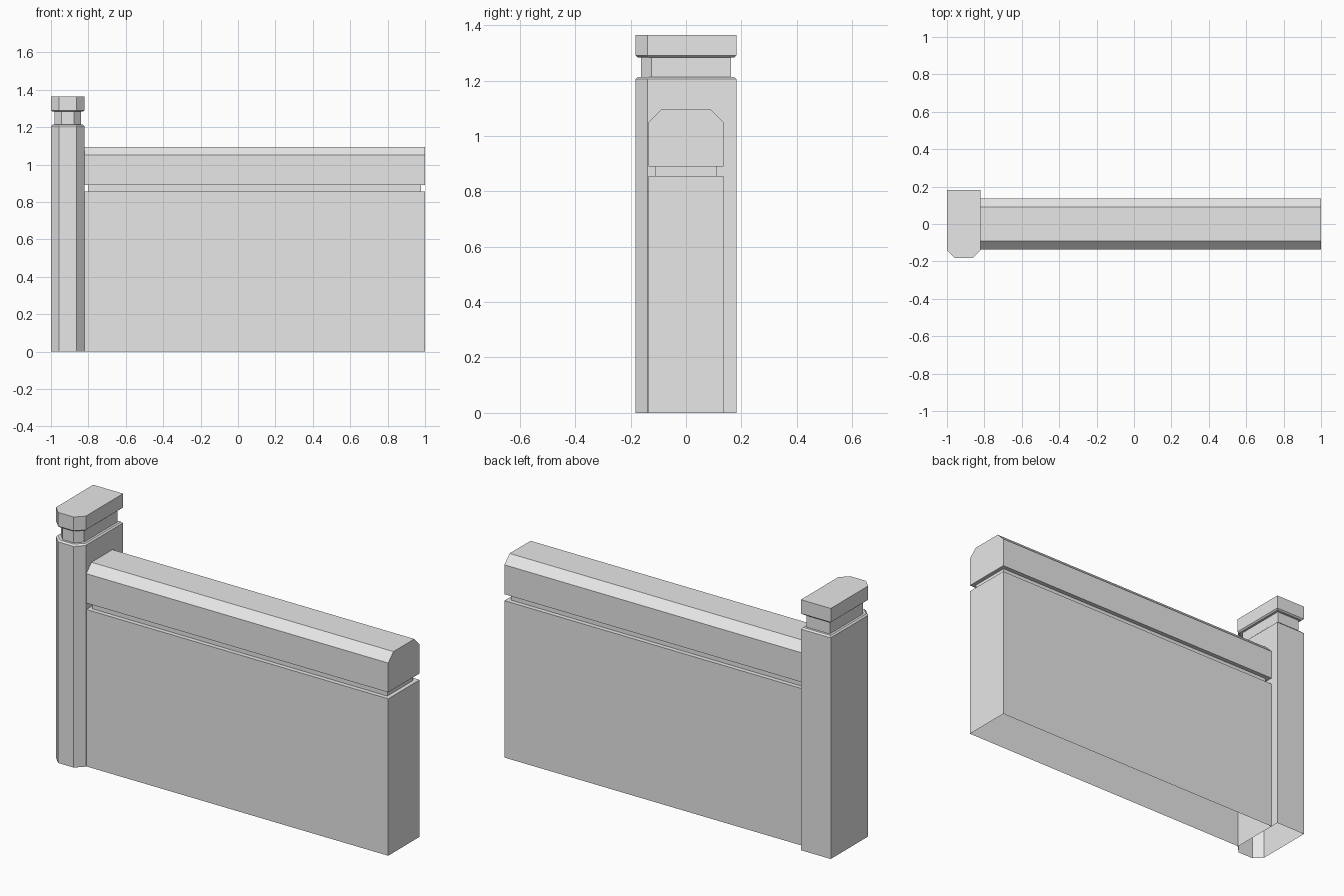
import bpy
import bmesh

if "Cube" in bpy.data.objects:
    bpy.data.objects.remove(bpy.data.objects["Cube"], do_unlink=True)

stone = bpy.data.materials.new("light_grey_stone")
stone.use_nodes = True
GREY = (0.8, 0.8, 0.8, 1.0)
stone.diffuse_color = GREY
stone.node_tree.nodes["Principled BSDF"].inputs["Base Color"].default_value = GREY


def outline(x0, x1, y, inset_x, inset_y, cut):
    """Rectangle drawn counter-clockwise, with optional cut front corners."""
    x0, x1 = x0 + inset_x, x1 - inset_x
    front, back = -y + inset_y, y - inset_y
    if not cut:
        return [(x0, front), (x1, front), (x1, back), (x0, back)]
    c = cut - inset_x * 0.3
    return [(x0 + c, front), (x1 - c, front), (x1, front + c),
            (x1, back), (x0, back), (x0, front + c)]


def loft(name, x0, x1, y, levels, cut=0):
    """Stack outlines (inset_x, inset_y, z); open underneath, capped on top."""
    bm = bmesh.new()
    rings = [[bm.verts.new((px, py, z)) for px, py in outline(x0, x1, y, ix, iy, cut)]
             for ix, iy, z in levels]
    for low, high in zip(rings, rings[1:]):
        n = len(low)
        for i in range(n):
            j = (i + 1) % n
            bm.faces.new((low[i], low[j], high[j], high[i]))
    bm.faces.new(rings[-1])
    mesh = bpy.data.meshes.new(name)
    bm.to_mesh(mesh)
    bm.free()
    mesh.materials.append(stone)
    obj = bpy.data.objects.new(name, mesh)
    bpy.context.collection.objects.link(obj)
    return obj


# Wall with a recessed joint and a coping bevelled along both long edges
loft("wall", -0.82, 1.0, 0.135, [
    (0, 0, 0), (0, 0, 0.855),
    (0.022, 0.024, 0.855), (0.022, 0.024, 0.89),
    (0, 0, 0.89), (0, 0, 1.05), (0, 0.045, 1.095)])

# End post with cut front corners, a narrow neck and a cap block
loft("end_post", -1.0, -0.82, 0.182, [
    (0, 0, 0), (0, 0, 1.205),
    (0.008, 0.008, 1.213), (0.02, 0.02, 1.213),
    (0.02, 0.02, 1.283), (0.008, 0.008, 1.283),
    (0, 0, 1.29), (0, 0, 1.365)], cut=0.043)
